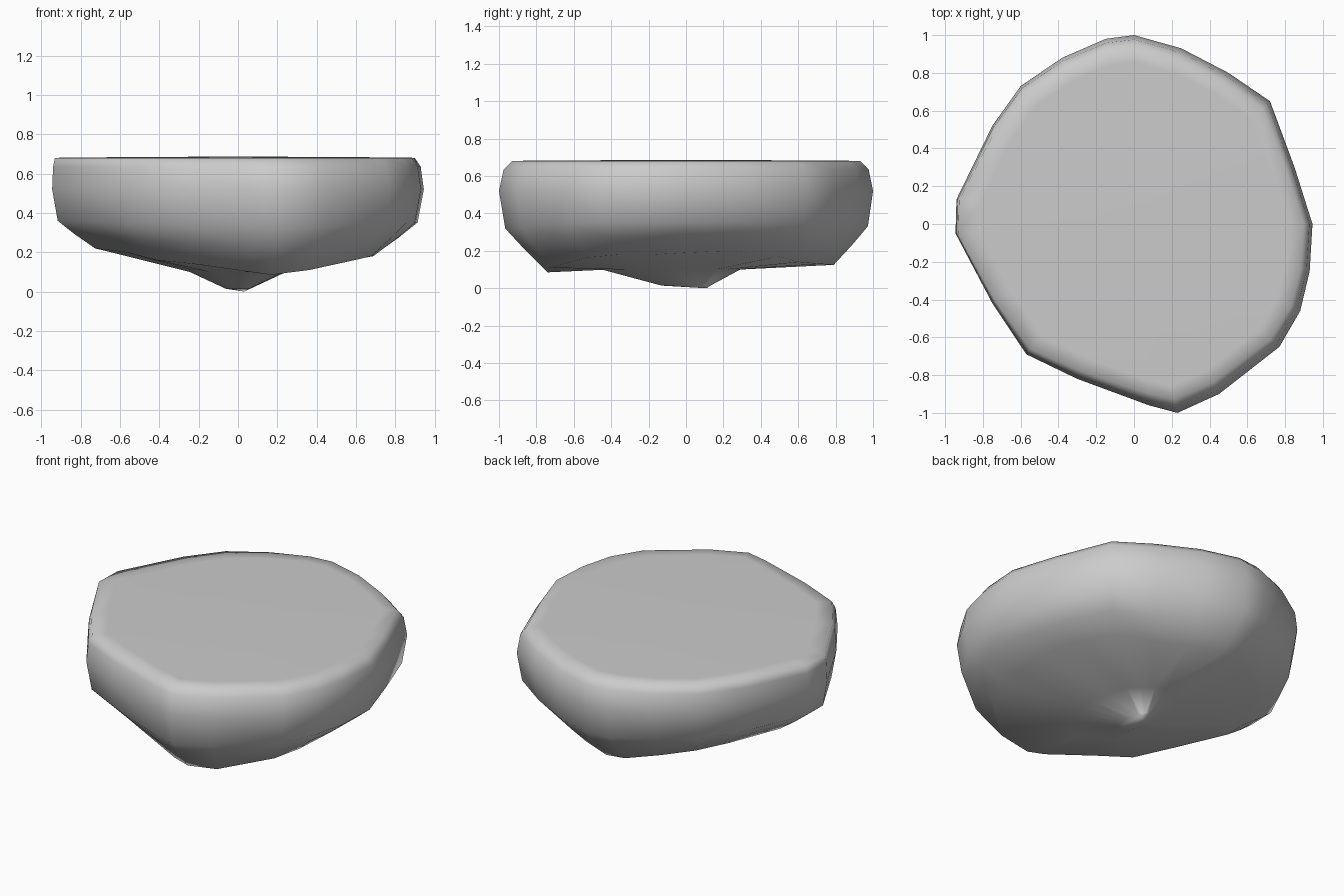
import bpy, bmesh

if "Cube" in bpy.data.objects:
    bpy.data.objects.remove(bpy.data.objects["Cube"])

# Widest outline of the rock: x, y, then height and scale of the lower edge below that point
OUTLINE = [
    (0.00, 1.00, .125, .79), (-0.15, .98, .13, .79), (-0.38, .88, .15, .75),
    (-0.60, .73, .18, .75), (-0.75, .52, .20, .76), (-0.94, .13, .22, .77),
    (-0.945, -.05, .22, .77), (-0.75, -.42, .20, .76), (-0.57, -.69, .16, .73),
    (-0.30, -.82, .14, .73), (0.08, -.96, .10, .75), (0.23, -1.0, .085, .74),
    (0.45, -.90, .11, .81), (0.77, -.65, .165, .80), (0.88, -.46, .18, .77),
    (0.93, -.25, .18, .74), (0.945, 0.00, .19, .74), (0.85, .30, .20, .75),
    (0.72, .65, .17, .76), (0.50, .80, .14, .75), (0.25, .93, .13, .77),
]
# Side rings: fraction of the way to the lower edge scale, height, blend toward its height
SIDES = [(0, .52, 0), (.13, .42, .3), (.5, .41, .6), (1, .15, 1)]
# Underside rings of the keel: x scale, y scale, y shift, height
KEEL = [(.26, .37, -.08, .10), (.065, .13, 0, .014)]


def top_inset(x, y):
    """Bevel width of the top rim, narrowest on the left."""
    return .015 + .018 * (x + .94) + .035 * y * y


bm = bmesh.new()
rings = []


def add_ring(place):
    rings.append([bm.verts.new(place(*station)) for station in OUTLINE])


# Flat top with a support ring, its rim, and the shoulder just below
add_ring(lambda x, y, low, s: (x * .86, y * .86, .682))
for share, z in ((1, .68), (.35, .635)):
    def rim(x, y, low, s):
        k = 1 - share * top_inset(x, y)
        return x * k, y * k, z
    add_ring(rim)
# Side walls curling in to the lower edge
for part, z, blend in SIDES:
    def wall(x, y, low, s):
        k = 1 + (s - 1) * part
        return x * k, y * k, z + (low - z) * blend
    add_ring(wall)
# Keel under the rock, longer front to back
for sx, sy, shift, z in KEEL:
    add_ring(lambda x, y, low, s: (x * sx, y * sy + shift, z))

n = len(OUTLINE)
for upper, lower in zip(rings, rings[1:]):
    for i in range(n):
        j = (i + 1) % n
        bm.faces.new((upper[i], lower[i], lower[j], upper[j]))

# Nearly flat top and the bottom tip, closed as fans
for ring, tip in ((rings[0], (0, 0, .687)), (rings[-1], (.03, .11, 0))):
    centre = bm.verts.new(tip)
    for i in range(n):
        bm.faces.new((ring[i], ring[(i + 1) % n], centre))
bmesh.ops.recalc_face_normals(bm, faces=bm.faces)

# Smooth all over, like a worn stone
for face in bm.faces:
    face.smooth = True

mesh = bpy.data.meshes.new("flat_topped_rock")
bm.to_mesh(mesh)
bm.free()
rock = bpy.data.objects.new("flat_topped_rock", mesh)
bpy.context.collection.objects.link(rock)
